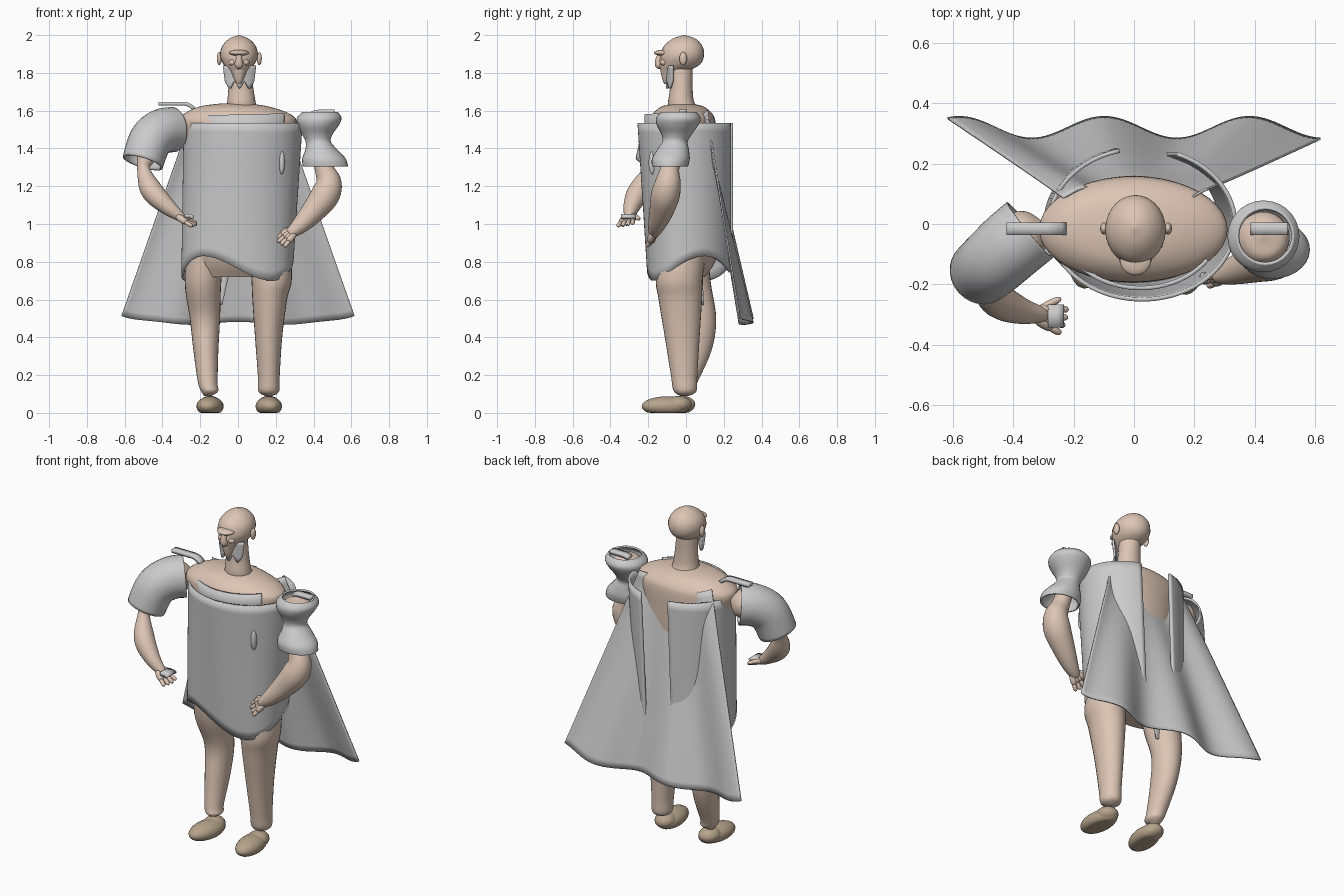
import bpy, bmesh, math
from mathutils import Vector, Quaternion, Matrix

if "Cube" in bpy.data.objects:
    bpy.data.objects.remove(bpy.data.objects["Cube"])

def material(name, rgb):
    m = bpy.data.materials.new(name)
    m.diffuse_color = (*rgb, 1)
    m.use_nodes = True
    m.node_tree.nodes["Principled BSDF"].inputs["Base Color"].default_value = m.diffuse_color
    return m

SKIN = material("skin", (0.72, 0.56, 0.46))
SHOE = material("shoe", (0.47, 0.37, 0.26))

def finish(name, bm, mat=None, thick=0):
    bmesh.ops.recalc_face_normals(bm, faces=bm.faces)
    me = bpy.data.meshes.new(name)
    bm.to_mesh(me)
    bm.free()
    ob = bpy.data.objects.new(name, me)
    bpy.context.collection.objects.link(ob)
    if mat:
        me.materials.append(mat)
    if thick:
        s = ob.modifiers.new("thickness", 'SOLIDIFY')
        s.thickness, s.offset = thick, 0
    bpy.ops.object.select_all(action='DESELECT')
    bpy.context.view_layer.objects.active = ob
    ob.select_set(True)
    bpy.ops.object.shade_smooth_by_angle(angle=math.radians(45))
    return ob

def smooth_path(pts, k=5):
    """Catmull-Rom through tuples (x, y, z, rx, ry)."""
    out, n = [], len(pts)
    for i in range(n - 1):
        p = [pts[max(0, min(n - 1, j))] for j in (i - 1, i, i + 1, i + 2)]
        for s in range(k):
            t = s / k
            out.append([0.5 * (2*b + (c - a)*t + (2*a - 5*b + 4*c - d)*t*t + (3*b - a - 3*c + d)*t**3)
                        for a, b, c, d in zip(*p)])
    return out + [list(pts[-1])]

def loft(name, pts, mat=None, flat=False, thick=0, n=28):
    """Round sections along a path; flat keeps every section horizontal."""
    path = smooth_path([p if len(p) == 5 else (*p, p[3]) for p in pts])
    bm, rings, q, prev = bmesh.new(), [], Quaternion(), Vector((0, 0, 1))
    for i, p in enumerate(path):
        c = Vector(p[:3])
        if not flat:
            t = (Vector(path[min(i + 1, len(path) - 1)][:3]) - Vector(path[max(i - 1, 0)][:3])).normalized()
            q = prev.rotation_difference(t) @ q
            prev = t
        rx, ry = max(p[3], .002), max(p[4], .002)
        rings.append([bm.verts.new(c + q @ Vector((rx * math.cos(a), ry * math.sin(a), 0)))
                      for a in (2 * math.pi * j / n for j in range(n))])
    for a, b in zip(rings, rings[1:]):
        for j in range(n):
            bm.faces.new((a[j], a[(j + 1) % n], b[(j + 1) % n], b[j]))
    if not thick:
        bm.faces.new(rings[0])
        bm.faces.new(rings[-1])
    return finish(name, bm, mat, thick)

def sheet(name, f, nu, nv, thick):
    """Cloth grid from f(u, v), u in -1..1 and v in 0..1 downwards."""
    bm = bmesh.new()
    g = [[bm.verts.new(f(-1 + 2 * i / nu, j / nv)) for i in range(nu + 1)] for j in range(nv + 1)]
    for j in range(nv):
        for i in range(nu):
            bm.faces.new((g[j][i], g[j][i + 1], g[j + 1][i + 1], g[j + 1][i]))
    return finish(name, bm, None, thick)

def ball(name, c, r, mat=None, rot=0, floor=None):
    bm = bmesh.new()
    bmesh.ops.create_uvsphere(bm, u_segments=24, v_segments=14, radius=1)
    bmesh.ops.transform(bm, verts=bm.verts, matrix=Matrix.Translation(c) @ Matrix.Rotation(rot, 4, 'Z') @ Matrix.Diagonal((*r, 1)))
    if floor is not None:
        for v in bm.verts:
            v.co.z = max(v.co.z, floor)
    return finish(name, bm, mat)

# head: skull, brow, wedge face, nose, ears, neck
loft("skull", [(.005, -.105, 1.74, .01), (.005, -.095, 1.765, .025, .03), (.005, -.06, 1.81, .05, .075),
               (.005, -.03, 1.845, .082, .105), (.005, -.02, 1.89, .1, .115), (.005, -.015, 1.94, .09, .103),
               (.005, -.01, 1.98, .053, .062), (.005, -.01, 2.0, .004)], SKIN, True)
ball("face_wedge", (.005, -.085, 1.85), (.05, .06, .065), SKIN)
ball("brow", (.005, -.12, 1.906), (.052, .05, .016), SKIN)
loft("nose", [(.005, -.13, 1.91, .013), (.005, -.145, 1.87, .017), (.005, -.14, 1.84, .022), (.005, -.125, 1.825, .004)], SKIN)
for s in (-1, 1):
    ball("ear", (.007 + s * .106, -.015, 1.876), (.013, .02, .034), SKIN)
    ball("cheek", (.005 + s * .033, -.115, 1.855), (.022, .022, .018), SKIN)
loft("neck", [(.018, 0, 1.58, .085, .085), (.018, -.025, 1.64, .076, .07), (.015, -.025, 1.72, .066, .06),
              (.01, -.025, 1.82, .06, .06)], SKIN, True)

# beard curtain behind the chin
sheet("beard", lambda u, v: (.008 + u * (.085 - .012 * v), -.1 + .03 * u * u,
      1.84 - v * (.105 + .018 * math.cos(u * 9) * v)), 24, 6, .012)

# torso with domed shoulders
loft("torso", [(-.01, 0, .72, .2, .1), (0, 0, .85, .25, .17), (0, -.01, 1.15, .25, .17), (0, -.015, 1.4, .275, .175),
               (-.002, -.018, 1.53, .312, .175), (-.005, -.018, 1.58, .285, .16), (-.02, -.018, 1.62, .19, .115),
               (-.02, -.018, 1.637, .08, .05), (-.02, -.018, 1.639, .004)], SKIN, True, n=40)

# tabard: tube open at the back, wavy hem
def tabard(u, v):
    a = math.radians(-4 + u * 162)
    hem = .765 - .065 * math.sin(a * 2.4)
    cx, rx = .027 - .03 * v, .308 - .018 * v
    return (cx + rx * math.sin(a), -(.25 - .05 * v * max(0, math.cos(a))) * math.cos(a), 1.535 + (hem - 1.535) * v)
sheet("tabard", tabard, 80, 16, .014)

# inner collar cloth, chest poke-through and loin flap
sheet("inner_collar", lambda u, v: (.022 + .265 * math.sin(u * .98), -.212 * math.cos(u * .98),
      1.58 + .006 * u - .3 * v), 30, 5, .014)
ball("chest_fold", (.232, -.178, 1.325), (.016, .02, .062))
sheet("loin_flap", lambda u, v: (-.1 + u * .08 * (1 - .8 * v), .08 + .01 * v, .85 - .28 * v), 6, 8, .008)

# cape flaring to a folded hem
def cape(u, v):
    fold = .036 * math.cos(2 * math.pi * (u + .16) / .78)
    top = 1.55 + .05 * u * u
    hem = .475 + .04 * u ** 8 + .008 * math.cos(u * 8)
    return (u * (.235 + .382 * v), .1 + .02 * math.sin(u * 7) * (1 - v) + .218 * v + fold * v ** .8, top + (hem - top) * v)
sheet("cape", cape, 72, 30, .008)

# left side arm: bent sleeve, shoulder, forearm
loft("left_sleeve", [(-.345, -.02, 1.5, .115), (-.405, -.07, 1.49, .114), (-.465, -.125, 1.44, .11),
                     (-.505, -.16, 1.325, .105)], None, thick=.01)
loft("left_upper_arm", [(-.3, 0, 1.52, .01), (-.335, -.02, 1.51, .075), (-.39, -.06, 1.49, .085), (-.45, -.12, 1.44, .07),
                        (-.49, -.17, 1.34, .045), (-.5, -.19, 1.29, .034), (-.47, -.235, 1.2, .055),
                        (-.43, -.265, 1.145, .056), (-.365, -.29, 1.085, .042), (-.3, -.3, 1.035, .024),
                        (-.285, -.3, 1.025, .01)], SKIN)

# right side arm: hourglass sleeve, shoulder, forearm
loft("right_sleeve", [(.435, -.04, 1.59, .09), (.43, -.04, 1.56, .113), (.424, -.045, 1.525, .105),
                      (.42, -.05, 1.475, .075), (.425, -.058, 1.435, .062), (.44, -.068, 1.395, .078),
                      (.455, -.08, 1.345, .11, .095), (.463, -.085, 1.305, .115, .09)], None, True, thick=.01)
loft("right_upper_arm", [(.43, -.04, 1.585, .005), (.43, -.04, 1.57, .06), (.43, -.045, 1.53, .086), (.425, -.05, 1.47, .062),
                         (.43, -.06, 1.42, .05), (.455, -.085, 1.3, .05), (.48, -.095, 1.22, .068),
                         (.46, -.11, 1.15, .076), (.4, -.13, 1.07, .064), (.33, -.155, .995, .046),
                         (.275, -.172, .95, .026), (.265, -.175, .945, .008)], SKIN)

# hands: palm, four fingers, thumb
def hand(side, wrist, tip, across):
    w, t, a = Vector(wrist), Vector(tip), Vector(across)
    d = t - w
    def seg(label, p, q, r):
        loft(side + label, [(*p, .005), (*p.lerp(q, .15), r), (*p.lerp(q, .8), r), (*q, .004)], SKIN, n=12)
    for i in range(4):
        o = a * (i - 1.5)
        seg("_palm", w + o * .5 - d * .1, w + d * .55 + o, .017)
        seg("_finger", w + d * .45 + o, w + d * (1 - .06 * abs(i - 1.3)) + o * 1.25, .011)
    seg("_thumb", w + a * -1.2, w + d * .55 - a * 3.2, .011)

hand("left", (-.31, -.3, 1.04), (-.222, -.325, .99), (-.006, -.021, -.004))
hand("right", (.285, -.168, .957), (.215, -.185, .895), (.012, -.012, -.012))

# straps over shoulders and knuckles
def strap(name, x0, x1, y, z, w, drop=0):
    sheet(name, lambda u, v: (x0 + (x1 - x0) * v, y + u * w, z - drop * max(0, (v - .7) / .3) ** 2), 2, 14, .02)
strap("left_shoulder_strap", -.422, -.23, -.016, 1.637, .021, .03)
strap("right_shoulder_strap", .51, .39, -.016, 1.595, .021, .01)
strap("knuckle_guard", -.285, -.24, -.305, 1.043, .038, .012)

# legs and shoes
loft("left_leg", [(-.16, -.01, .09, .02), (-.15, -.01, .115, .045, .055), (-.16, .0, .16, .052, .06), (-.17, .05, .33, .066, .085),
                  (-.175, .07, .5, .08, .09), (-.185, .02, .7, .097, .11), (-.16, 0, .95, .1, .11)], SKIN, True)
loft("right_leg", [(.163, -.005, .09, .02), (.163, -.005, .115, .055, .06), (.163, -.01, .2, .058, .07), (.162, -.02, .4, .072, .092),
                   (.168, -.03, .6, .092, .115), (.178, -.035, .72, .108, .124), (.16, 0, .95, .11, .12)], SKIN, True)
for side, x, y, r in (("left", -.148, -.085, -.15), ("right", .163, -.105, .08)):
    ball(side + "_shoe", (x, y, .035), (.07, .13, .052), SHOE, r, 0)
    ball(side + "_heel", (x, y + .065, .045), (.06, .07, .045), SHOE, r, 0)
